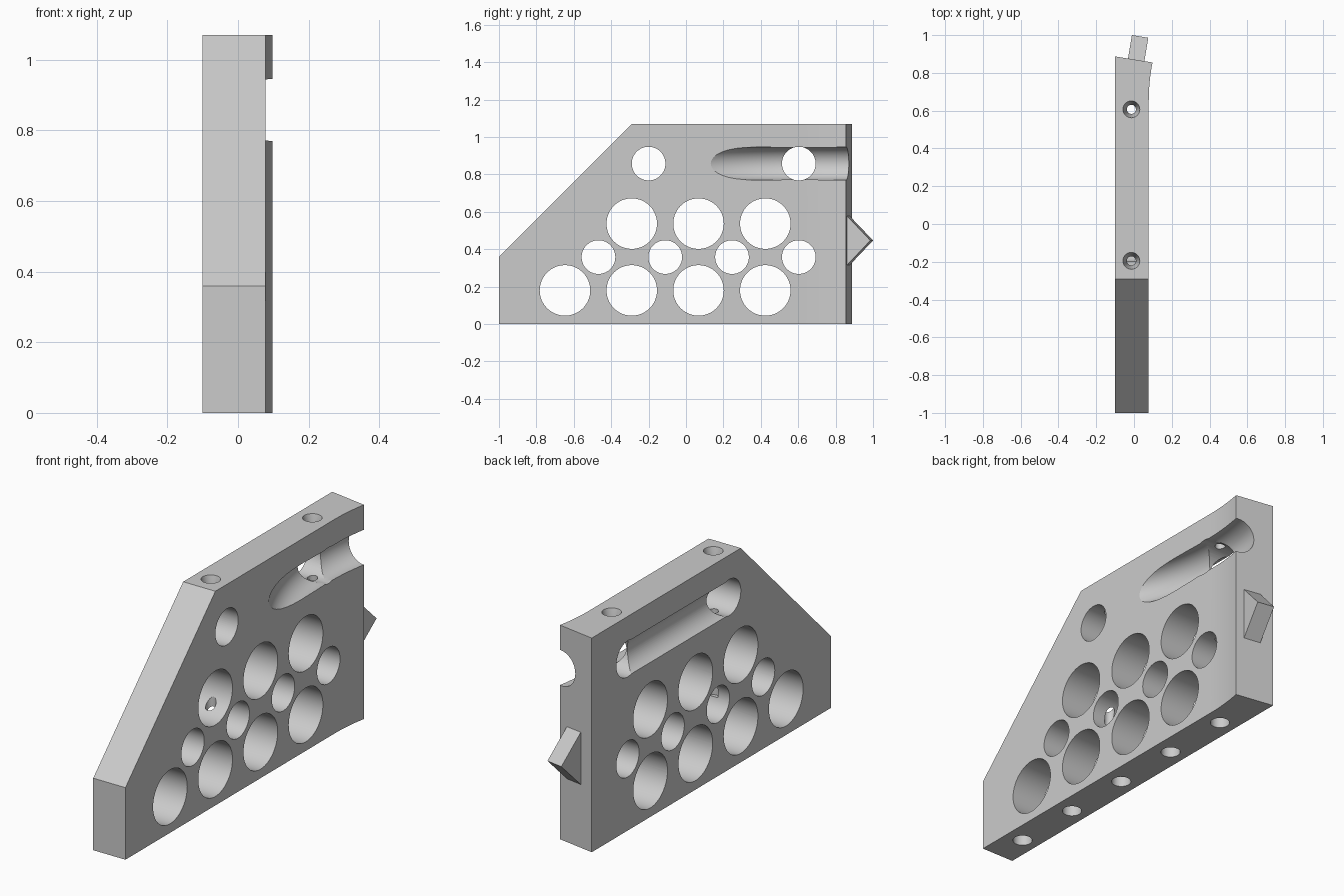
import bpy, bmesh, math
from mathutils import Matrix, Vector

default = bpy.data.objects.get("Cube")
if default:
    bpy.data.objects.remove(default)

grey = bpy.data.materials.new("plain_grey")
grey.use_nodes = True
grey.diffuse_color = (0.6, 0.6, 0.6, 1)
grey.node_tree.nodes["Principled BSDF"].inputs["Base Color"].default_value = (0.6, 0.6, 0.6, 1)


def make(name, bm):
    bmesh.ops.recalc_face_normals(bm, faces=bm.faces)
    mesh = bpy.data.meshes.new(name)
    bm.to_mesh(mesh)
    bm.free()
    mesh.materials.append(grey)
    ob = bpy.data.objects.new(name, mesh)
    bpy.context.collection.objects.link(ob)
    return ob


def prism(points, offset):
    """Solid from a flat outline pushed along an offset."""
    bm = bmesh.new()
    face = bm.faces.new([bm.verts.new(p) for p in points])
    ext = bmesh.ops.extrude_face_region(bm, geom=[face], use_keep_orig=True)
    verts = [g for g in ext["geom"] if isinstance(g, bmesh.types.BMVert)]
    bmesh.ops.translate(bm, verts=verts, vec=offset)
    return bm


def rod(start, end, r1, r2=None, sides=64):
    """Cylinder or cone between two points."""
    start, end = Vector(start), Vector(end)
    axis = end - start
    bm = bmesh.new()
    place = Matrix.Translation((start + end) / 2) @ axis.to_track_quat("Z", "Y").to_matrix().to_4x4()
    bmesh.ops.create_cone(bm, cap_ends=True, segments=sides, radius1=r1,
                          radius2=r1 if r2 is None else r2, depth=axis.length, matrix=place)
    return bm


def activate(ob):
    bpy.ops.object.select_all(action="DESELECT")
    ob.select_set(True)
    bpy.context.view_layer.objects.active = ob


def cut(body, bm):
    cutter = make("cutter", bm)
    cutter.hide_render = True
    activate(body)
    mod = body.modifiers.new("cut", "BOOLEAN")
    mod.operation, mod.solver, mod.object = "DIFFERENCE", "EXACT", cutter
    bpy.ops.object.modifier_apply(modifier=mod.name)
    bpy.data.objects.remove(cutter)


# Plate: plan outline with a flared rear edge, raised and sloped at the front
HEIGHT, LEFT, RIGHT = 1.07, -0.1, 0.078
flare = [(RIGHT + 0.02 * t * t, 0.65 + 0.205 * t, 0) for t in [i / 8 for i in range(9)]]
bm = prism([(LEFT, -1, 0), (RIGHT, -1, 0)] + flare + [(LEFT, 0.887, 0)], (0, 0, HEIGHT))
geom = bm.verts[:] + bm.edges[:] + bm.faces[:]
bmesh.ops.bisect_plane(bm, geom=geom, plane_co=(0, -1, 0.36), plane_no=(0, -1, 1), clear_outer=True)
bmesh.ops.holes_fill(bm, edges=[e for e in bm.edges if e.is_boundary])
plate = make("plate", bm)

# Cross holes in staggered rows
PITCH, BIG, SMALL = 0.357, 0.135, 0.09
holes = [(-0.647 + PITCH * i, 0.18, BIG) for i in range(4)]
holes += [(-0.29 + PITCH * i, 0.537, BIG) for i in range(3)]
holes += [(-0.468 + PITCH * i, 0.358, SMALL) for i in range(4)]
holes += [(-0.2, 0.858, SMALL), (0.603, 0.858, SMALL)]
for y, z, r in holes:
    cut(plate, rod((-0.3, y, z), (0.3, y, z), r))

# Long slot on one side
cut(plate, rod((-0.125, -0.2, 0.858), (-0.125, 0.603, 0.858), 0.0895))

# Curved groove on the other side
curve = bpy.data.curves.new("groove_path", "CURVE")
curve.dimensions = "3D"
curve.bevel_depth, curve.bevel_resolution, curve.use_fill_caps = 0.0885, 14, True
path = curve.splines.new("POLY")
path.points.add(32)
for i, p in enumerate(path.points):
    a = -0.62 + 1.02 * i / 32
    p.co = (0.055 + 0.95 * (1 - math.cos(a)), 0.6 + 0.95 * math.sin(a), 0.858, 1)
guide = bpy.data.objects.new("groove_path", curve)
bpy.context.collection.objects.link(guide)
bpy.context.view_layer.update()
bm = bmesh.new()
bm.from_mesh(guide.evaluated_get(bpy.context.evaluated_depsgraph_get()).to_mesh())
bmesh.ops.remove_doubles(bm, verts=bm.verts, dist=0.0005)
bpy.data.objects.remove(guide)
cut(plate, bm)

# Countersunk bores from the top edge
BORE_X = -0.014
for y, bottom in ((-0.195, 0.34), (0.607, -0.1)):
    cut(plate, rod((BORE_X, y, bottom), (BORE_X, y, 1.2), 0.024, sides=32))
    cut(plate, rod((BORE_X, y, 0.99), (BORE_X, y, 1.075), 0.024, 0.046, sides=32))

# Blind sockets along the bottom edge
for i in range(5):
    y = -0.823 + PITCH * i
    cut(plate, rod((BORE_X, y, -0.1), (BORE_X, y, 0.09), 0.045, sides=32))

# Pointed tooth on the tilted rear face
outline = [(0, -0.04, 0.315), (0, 0, 0.315), (0, 0.127, 0.447), (0, 0, 0.578), (0, -0.04, 0.578)]
bm = prism(outline, (0.088, 0, 0))
bm.transform(Matrix.Translation((-0.032, 0.875, 0)) @ Matrix.Rotation(math.radians(-9.5), 4, "Z"))
make("rear_tooth", bm)

activate(plate)
bpy.ops.object.shade_smooth_by_angle(angle=math.radians(15))
